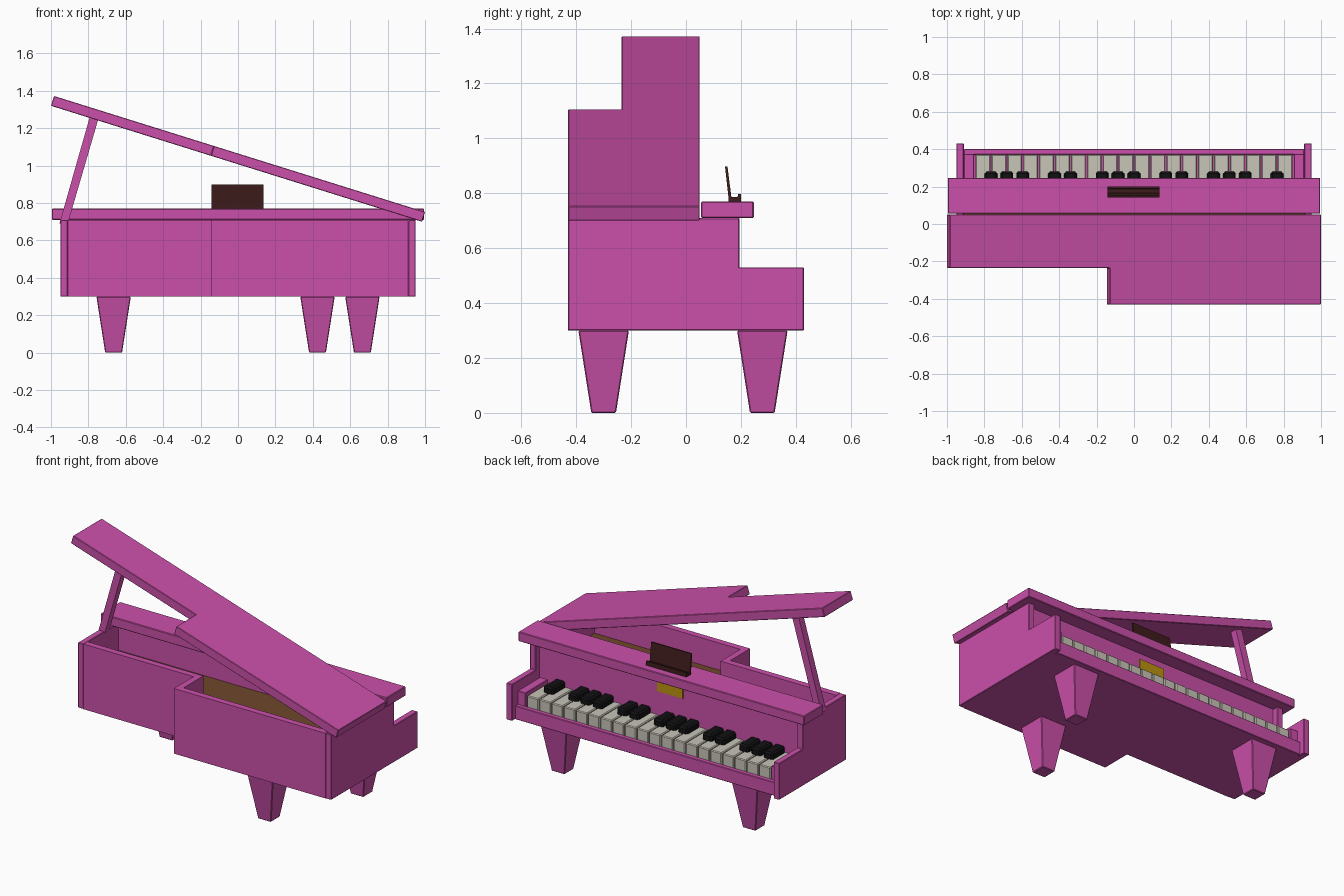
import bpy, bmesh, math
from mathutils import Matrix, Vector

if "Cube" in bpy.data.objects:
    bpy.data.objects.remove(bpy.data.objects["Cube"])


def material(name, rgb):
    m = bpy.data.materials.new(name)
    m.use_nodes = True
    m.diffuse_color = (*rgb, 1)
    m.node_tree.nodes["Principled BSDF"].inputs["Base Color"].default_value = (*rgb, 1)
    return m


PINK = material("pink lacquer", (0.6, 0.08, 0.4))
IVORY = material("ivory", (0.58, 0.56, 0.48))
BLACK = material("black", (0.006, 0.006, 0.007))
DARK = material("dark wood", (0.05, 0.012, 0.012))
BROWN = material("brown board", (0.156, 0.062, 0.024))
GOLD = material("gold", (0.5, 0.29, 0.006))


def finish(name, bm, mat, bevel=0.0):
    bmesh.ops.recalc_face_normals(bm, faces=bm.faces)
    mesh = bpy.data.meshes.new(name)
    bm.to_mesh(mesh)
    bm.free()
    mesh.materials.append(mat)
    ob = bpy.data.objects.new(name, mesh)
    bpy.context.collection.objects.link(ob)
    if bevel:
        mod = ob.modifiers.new("soft edges", 'BEVEL')
        mod.width = bevel
        mod.segments = 1
    return ob


def box(name, x, y, z, mat=PINK, bevel=0.0):
    """Box from (low, high) ranges on each axis."""
    bm = bmesh.new()
    bmesh.ops.create_cube(bm, size=1)
    for v in bm.verts:
        v.co = [r[0] if c < 0 else r[1] for c, r in zip(v.co, (x, y, z))]
    return finish(name, bm, mat, bevel)


def prism(name, points, direction, mat=PINK, matrix=None, bevel=0.0):
    """Flat outline pushed along a direction."""
    bm = bmesh.new()
    face = bm.faces.new([bm.verts.new(p) for p in points])
    new = bmesh.ops.extrude_face_region(bm, geom=[face])["geom"]
    bmesh.ops.translate(bm, vec=direction,
                        verts=[g for g in new if isinstance(g, bmesh.types.BMVert)])
    if matrix:
        bm.transform(matrix)
    return finish(name, bm, mat, bevel)


FRONT, STEP, STEP_X, WALL = -0.43, -0.235, -0.145, 0.04
LOW, TOP, SIDE = 0.30, 0.71, 0.95
INNER = SIDE - WALL


def case_outline(inset, back, z):
    """Stepped plan of the case, shrunk by an inset."""
    s, f, m, k = SIDE - inset, FRONT + inset, STEP + inset, STEP_X + inset
    return [(-s, m, z), (k, m, z), (k, f, z), (s, f, z), (s, back, z), (-s, back, z)]


# Case: floor, soundboard, walls and arms
prism("case_floor", case_outline(0.02, 0.38, LOW), (0, 0, 0.05))
prism("soundboard", case_outline(0.03, 0.15, 0.52), (0, 0, 0.02), BROWN)
for name, x, front in (("right_side", -SIDE, STEP), ("left_side", INNER, FRONT)):
    profile = [(front, LOW), (0.43, LOW), (0.43, 0.53), (0.195, 0.53), (0.195, TOP), (front, TOP)]
    prism(name, [(x, y, z) for y, z in profile], (WALL, 0, 0), bevel=0.003)
box("front_wall_right", (-INNER, STEP_X + WALL), (STEP, STEP + WALL), (LOW, TOP))
box("front_wall_left", (STEP_X, INNER), (FRONT, FRONT + WALL), (LOW, TOP))
box("step_wall", (STEP_X, STEP_X + WALL), (FRONT + WALL, STEP), (LOW, TOP))

# Keyboard surround
box("fallboard", (-INNER, INNER), (0.11, 0.155), (LOW, TOP))
box("key_bed", (-INNER, INNER), (0.15, 0.375), (LOW, 0.375))
box("key_slip", (-INNER, INNER), (0.37, 0.40), (LOW, 0.385), bevel=0.003)
for name, x in (("right_cheek", (-INNER, -0.855)), ("left_cheek", (0.855, INNER))):
    box(name, x, (0.15, 0.375), (0.37, 0.47), bevel=0.003)
box("name_plate", (-0.09, 0.09), (0.154, 0.161), (0.605, 0.67), GOLD)

# Keys
PITCH, FIRST = 0.085, -0.85
for i in range(20):
    x = FIRST + i * PITCH
    box(f"white_key_{i + 1}", (x + 0.003, x + PITCH - 0.003), (0.15, 0.372), (0.37, 0.455),
        IVORY, bevel=0.005)
for i in (1, 2, 3, 5, 6, 8, 9, 10, 12, 13, 15, 16, 17, 19):
    x = FIRST + i * PITCH
    box(f"black_key_{i}", (x - 0.034, x + 0.034), (0.15, 0.28), (0.44, 0.495),
        BLACK, bevel=0.01)

# Fixed top cover
box("top_cover", (-0.995, 0.995), (0.055, 0.247), (TOP, 0.77), bevel=0.004)

# Raised stepped lid, laid out flat from its hinge corner and then tilted
tilt = math.atan2(0.62, 1.984)
length, notch = 1.984 / math.cos(tilt), (0.984 - STEP_X) / math.cos(tilt)
lid = [(0, FRONT, 0), (0, 0.05, 0), (-length, 0.05, 0), (-length, STEP, 0),
       (-notch, STEP, 0), (-notch, FRONT, 0)]
prism("raised_lid", lid, (0, 0, 0.055), bevel=0.003,
      matrix=Matrix.Translation((0.984, 0, 0.70)) @ Matrix.Rotation(tilt, 4, 'Y'))

# Lid prop
prism("lid_prop", [(-0.955, -0.03, 0.69), (-0.91, -0.03, 0.69),
                   (-0.748, -0.03, 1.245), (-0.793, -0.03, 1.258)], (0, 0.045, 0))

# Music stand: leaning panel and ledge
stand = [(0.157, 0.765), (0.168, 0.765), (0.151, 0.898), (0.142, 0.898)]
prism("music_panel", [(-0.143, y, z) for y, z in stand], (0.28, 0, 0), DARK)
ledge = [(0.155, 0.765), (0.2, 0.765), (0.2, 0.797), (0.19, 0.797), (0.188, 0.787), (0.155, 0.785)]
prism("music_ledge", [(-0.143, y, z) for y, z in ledge], (0.28, 0, 0), DARK)

# Tapered legs
for name, x, y in (("front_leg", 0.425, -0.3), ("back_left_leg", 0.665, 0.278),
                   ("back_right_leg", -0.665, 0.278)):
    bm = bmesh.new()
    bmesh.ops.create_cube(bm, size=1)
    for v in bm.verts:
        half = 0.092 if v.co.z > 0 else 0.045
        v.co = Vector((x + math.copysign(half, v.co.x), y + math.copysign(half, v.co.y),
                       LOW if v.co.z > 0 else 0))
    finish(name, bm, PINK, 0.004)
